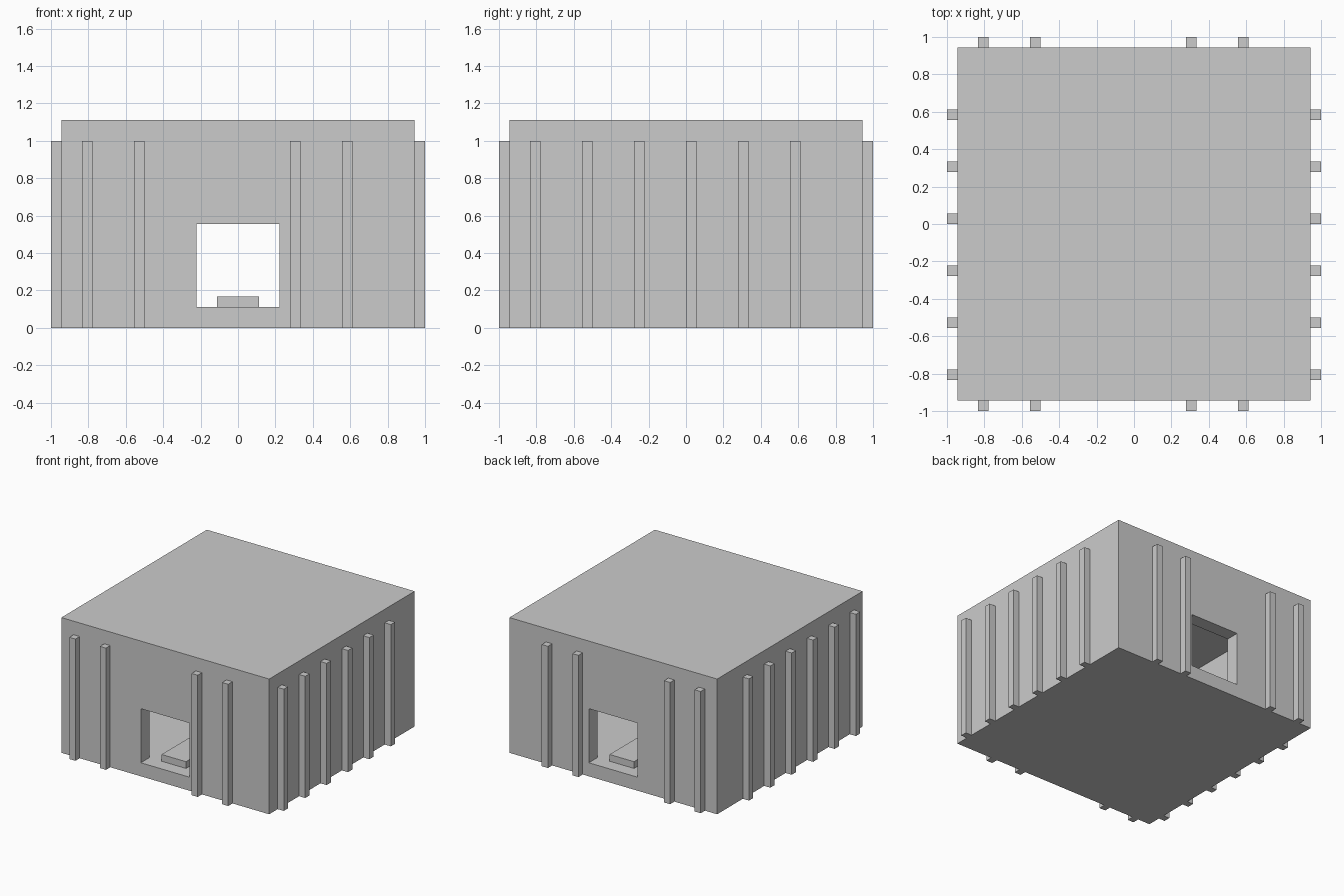
import bpy
from mathutils import Vector

if "Cube" in bpy.data.objects:
    bpy.data.objects.remove(bpy.data.objects["Cube"])

U = 1 / 18  # building module: everything sits on this grid


def box(name, lo, hi):
    """Box between two corners, given in modules."""
    lo, hi = Vector(lo) * U, Vector(hi) * U
    bpy.ops.mesh.primitive_cube_add(size=1, location=(lo + hi) / 2)
    ob = bpy.context.object
    ob.name = name
    ob.scale = hi - lo
    bpy.ops.object.transform_apply(location=False, rotation=False, scale=True)
    return ob


def cut(target, cutter):
    """Subtract the cutter from the target and discard it."""
    mod = target.modifiers.new("cut", 'BOOLEAN')
    mod.operation = 'DIFFERENCE'
    mod.solver = 'EXACT'
    mod.object = cutter
    bpy.context.view_layer.objects.active = target
    bpy.ops.object.modifier_apply(modifier=mod.name)
    bpy.data.objects.remove(cutter, do_unlink=True)


# Hollow hall with floor, walls and flat roof
hall = box("hall", (-17, -17, 0), (17, 17, 20))
cut(hall, box("room_cutter", (-15, -15, 2), (15, 15, 18)))

# Doorways front and back
for s, side in ((-1, "front"), (1, "back")):
    ys = sorted((s * 14, s * 18))
    cut(hall, box(side + "_door_cutter", (-4, ys[0], 2), (4, ys[1], 10)))

# Raised walkway running between the doorways
box("walkway", (-2, -15, 2), (2, 15, 3))

# Outer posts: every 5 modules, leaving the doorways clear
for s, ends, flanks in ((-1, "front", "left"), (1, "back", "right")):
    a, b = sorted((s * 17, s * 18))
    for p in range(-15, 11, 5):
        if p not in (-5, 0):
            box(ends + "_post", (p, a, 0), (p + 1, b, 18))
        box(flanks + "_post", (a, p, 0), (b, p + 1, 18))
